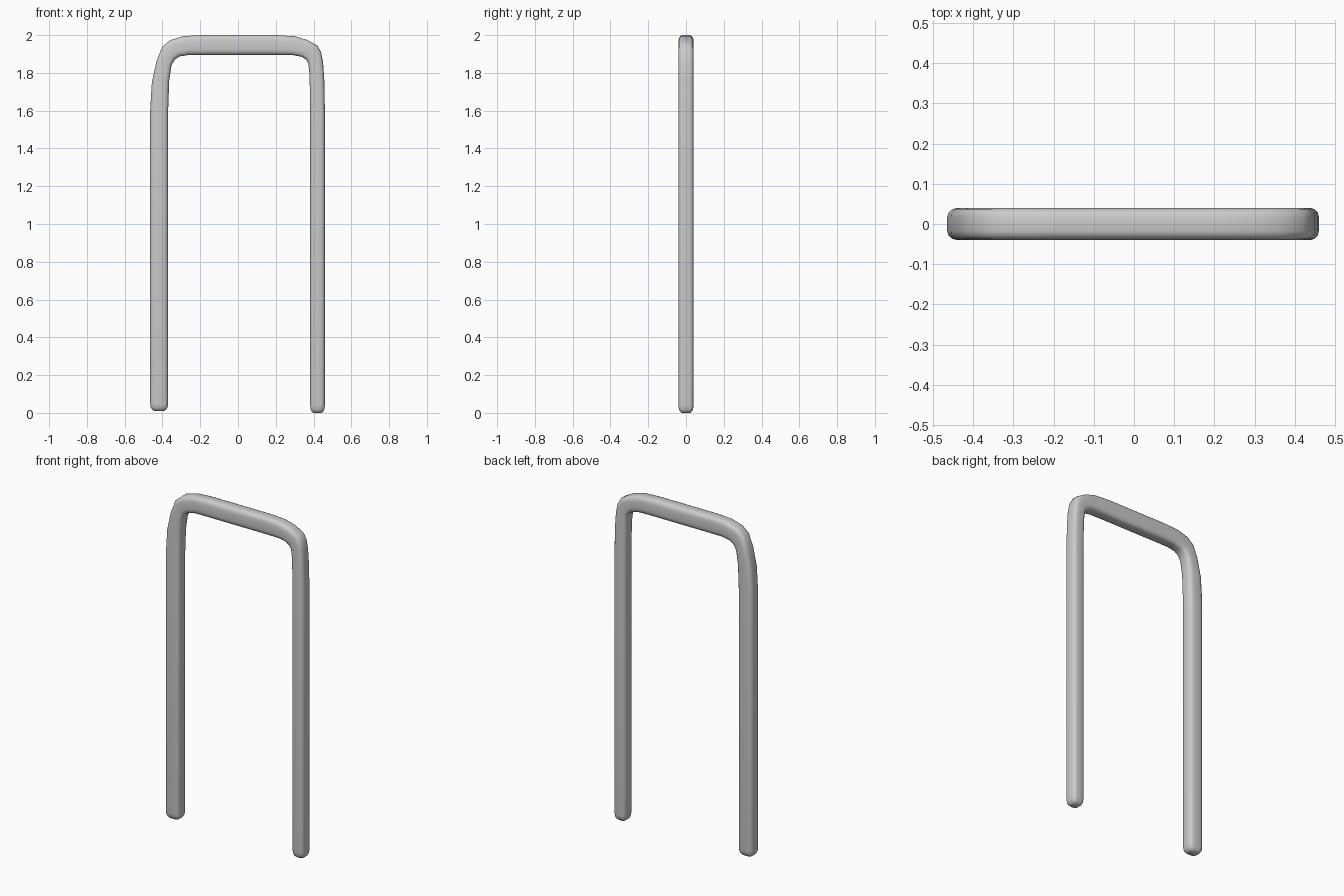
import bpy, bmesh, math

if "Cube" in bpy.data.objects:
    bpy.data.objects.remove(bpy.data.objects["Cube"])

HALF_DEPTH = 0.04
# Stations along the frame: outer x, outer z, inner x, inner z
LEFT = [(-.465, .05, -.37, .05), (-.465, 1.6, -.37, 1.6), (-.456, 1.75, -.364, 1.76),
        (-.432, 1.86, -.352, 1.84), (-.402, 1.938, -.335, 1.87), (-.36, 1.973, -.31, 1.887),
        (-.29, 1.994, -.26, 1.895), (-.2, 2.0, -.2, 1.895)]
RIGHT = [(.2, 2.0, .2, 1.895), (.3, 1.994, .29, 1.894), (.365, 1.975, .335, 1.886),
         (.42, 1.945, .361, 1.87), (.44, 1.91, .372, 1.85), (.45, 1.86, .377, 1.81),
         (.457, 1.76, .380, 1.73), (.46, 1.6, .382, 1.6), (.46, .04, .382, .04)]


def section():
    """Rounded square in -1..1 as (across, depth) pairs."""
    r, pts = 0.55, []
    for k, (sx, sy) in enumerate([(1, 1), (-1, 1), (-1, -1), (1, -1)]):
        for i in range(4):
            a = math.radians(90 * k + 30 * i)
            pts.append((sx * (1 - r) + r * math.cos(a), sy * (1 - r) + r * math.sin(a)))
    return pts


def foot(station, z_end):
    """Shrinking stations that round off the end of a leg, tip first."""
    xo, z, xi, _ = station
    mid, out = (xo + xi) / 2, []
    for scale, t in [(0.55, 0), (0.78, 0.18), (0.94, 0.5)]:
        h = z_end + (z - z_end) * t
        out.append((mid + (xo - mid) * scale, h, mid + (xi - mid) * scale, h, scale))
    return out


body = [s + (1,) for s in LEFT + RIGHT]
stations = foot(LEFT[0], 0.01) + body + foot(RIGHT[-1], 0.0)[::-1]

# Sweep the section through all stations
bm = bmesh.new()
rings = []
for xo, zo, xi, zi, s in stations:
    rings.append([bm.verts.new(((xo + xi) / 2 + u * (xo - xi) / 2, v * HALF_DEPTH * s,
                                (zo + zi) / 2 + u * (zo - zi) / 2)) for u, v in section()])
for a, b in zip(rings, rings[1:]):
    for i in range(len(a)):
        j = (i + 1) % len(a)
        bm.faces.new((a[i], a[j], b[j], b[i]))
bm.faces.new(rings[0])
bm.faces.new(rings[-1])
bmesh.ops.recalc_face_normals(bm, faces=bm.faces[:])

mesh = bpy.data.meshes.new("arch_frame")
bm.to_mesh(mesh)
bm.free()
frame = bpy.data.objects.new("arch_frame", mesh)
bpy.context.collection.objects.link(frame)
bpy.context.view_layer.objects.active = frame
frame.select_set(True)
bpy.ops.object.shade_smooth_by_angle(angle=math.radians(40))
